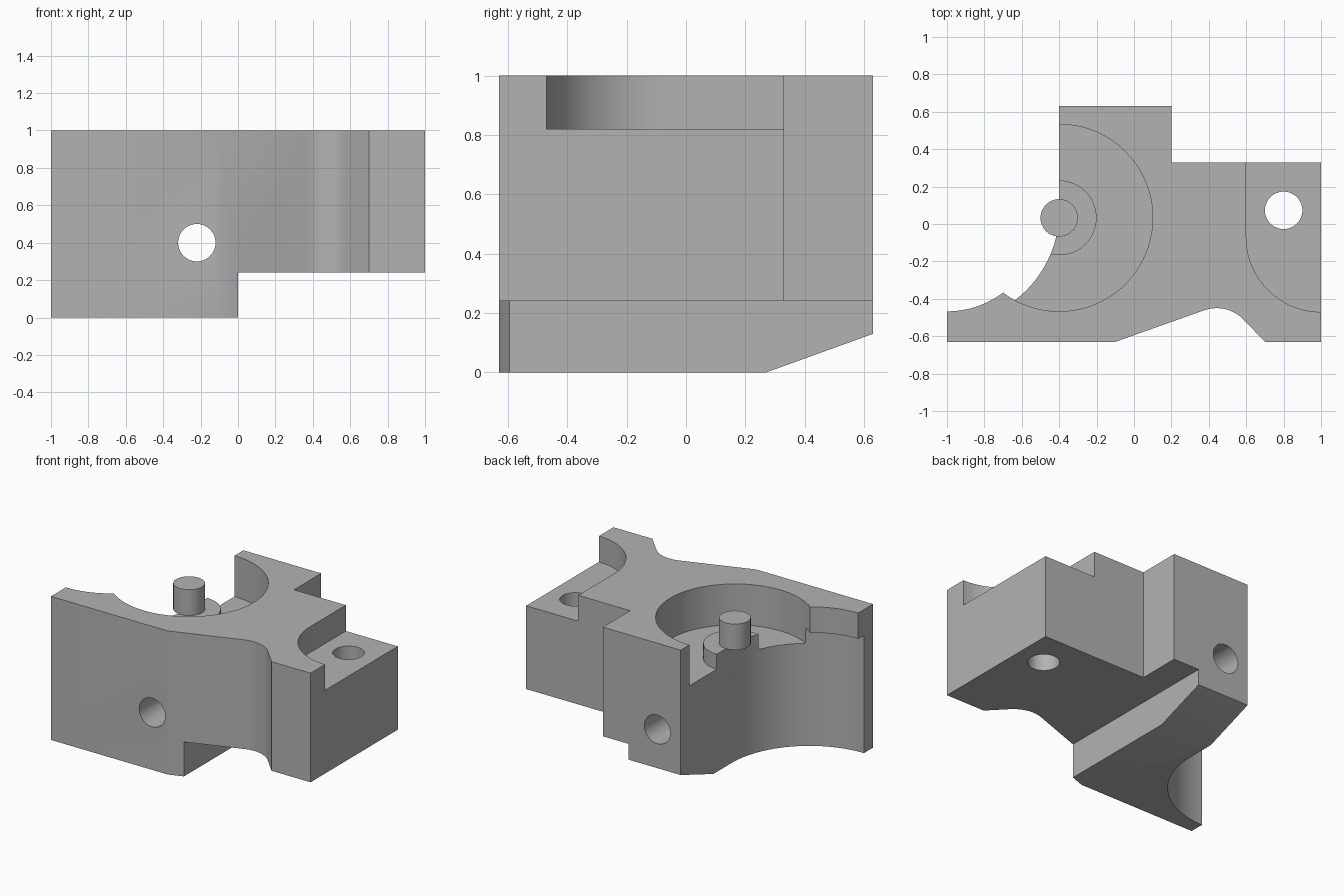
import bpy, bmesh, math

default = bpy.data.objects.get("Cube")
if default:
    bpy.data.objects.remove(default)

grey = bpy.data.materials.new("plain grey")
grey.use_nodes = True
grey.diffuse_color = (0.45, 0.45, 0.45, 1)
grey.node_tree.nodes["Principled BSDF"].inputs["Base Color"].default_value = (0.45, 0.45, 0.45, 1)

BACK, FRONT = 0.63, -0.63
STEP, LEDGE, FLOOR = 0.24, 0.82, 0.715
PIN = (-0.4, 0.033)


def arc(cx, cy, r, start, end, n=32):
    """Points along an arc, angles in degrees."""
    angles = [math.radians(start + (end - start) * i / n) for i in range(n + 1)]
    return [(cx + r * math.cos(a), cy + r * math.sin(a)) for a in angles]


def circle(cx, cy, r, n=64):
    return arc(cx, cy, r, 0, 360, n)[:-1]


def prism(name, points, low, high, axis="z"):
    """Extrude a flat outline along an axis; x and y axes take (y, z) and (x, z) outlines."""
    place = {"z": lambda a, b, c: (a, b, c),
             "y": lambda a, b, c: (a, c, b),
             "x": lambda a, b, c: (c, a, b)}[axis]
    bm = bmesh.new()
    bottom = bm.faces.new([bm.verts.new(place(a, b, low)) for a, b in points])
    moved = bmesh.ops.extrude_face_region(bm, geom=[bottom])["geom"]
    shift = place(0, 0, high - low)
    bmesh.ops.translate(bm, vec=shift, verts=[v for v in moved if isinstance(v, bmesh.types.BMVert)])
    bmesh.ops.recalc_face_normals(bm, faces=bm.faces)
    mesh = bpy.data.meshes.new(name)
    bm.to_mesh(mesh)
    bm.free()
    mesh.materials.append(grey)
    obj = bpy.data.objects.new(name, mesh)
    bpy.context.collection.objects.link(obj)
    return obj


def cut(target, cutter):
    """Subtract the cutter and remove it."""
    mod = target.modifiers.new("cut", "BOOLEAN")
    mod.operation, mod.solver, mod.object = "DIFFERENCE", "EXACT", cutter
    bpy.context.view_layer.objects.active = target
    bpy.ops.object.modifier_apply(modifier=mod.name)
    bpy.data.objects.remove(cutter)


# Block with a filleted notch in its front and a narrower right-hand back
outline = [(-1, FRONT), (-0.1, FRONT)]
outline += arc(0.442, -0.65, 0.2, 109, 45, 16)
outline += [(0.7, FRONT), (1, FRONT), (1, 0.33), (0.2, 0.33), (0.2, BACK), (-1, BACK)]
body = prism("body_block", outline, 0, 1)

# Large curved recess, narrower along the top rim
corner = [(-0.4, 0.9), (-1.2, 0.9)]
cut(body, prism("lower_recess", [(-1.2, -0.53)] + arc(-1, 0.07, 0.6, -90, 0, 48) + corner, -0.1, LEDGE))
cut(body, prism("upper_recess", [(-1.2, -0.467)] + arc(-1, 0.033, 0.5, -90, 0, 48)
                + [(-0.4, 0.033)] + corner, 0.6, 1.1))

# Round pocket that leaves a raised boss in the middle
pocket = prism("round_pocket", circle(*PIN, 0.5, 96), FLOOR, 1.1)
cut(pocket, prism("boss_core", circle(*PIN, 0.2), 0.5, LEDGE))
cut(body, pocket)

# Rounded mounting ledge and its vertical bolt hole
ledge = [(1.2, -0.47)] + arc(1, -0.07, 0.4, 270, 180) + [(0.6, 0.5), (1.2, 0.5)]
cut(body, prism("mounting_ledge", ledge, LEDGE, 1.1))
cut(body, prism("bolt_hole", circle(0.8, 0.073, 0.1), -0.1, 1.1))

# Cross hole from front to back
cut(body, prism("cross_hole", circle(-0.22, 0.4, 0.1), -1, 1, "y"))

# Raised underside and sloped rear foot
cut(body, prism("underside_step", [(0, -1), (1.2, -1), (1.2, 1), (0, 1)], -0.1, STEP))
slope = 0.13 / 0.36
foot = [(0.27 - 0.1, -0.1 * slope), (BACK + 0.1, 0.13 + 0.1 * slope), (BACK + 0.1, -0.2), (0.17, -0.2)]
cut(body, prism("foot_slope", foot, -1.2, 1.2, "x"))

# Locating pin on the boss
pin = prism("locating_pin", circle(*PIN, 0.1), LEDGE, 1)

for obj in (body, pin):
    bpy.ops.object.select_all(action="DESELECT")
    obj.select_set(True)
    bpy.context.view_layer.objects.active = obj
    bpy.ops.object.shade_smooth_by_angle(angle=math.radians(30))
